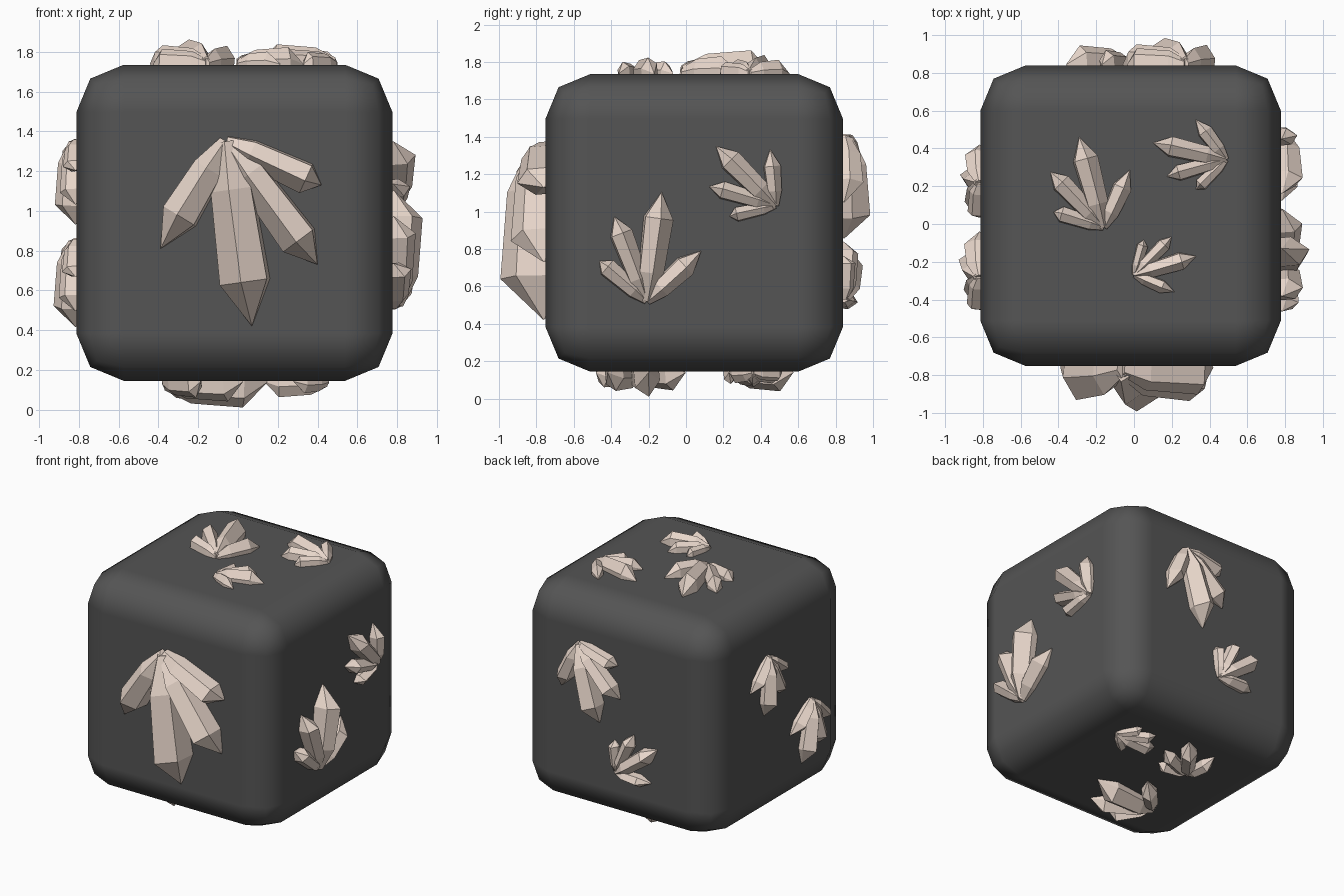
import bpy, bmesh, math
from mathutils import Vector, Matrix

if "Cube" in bpy.data.objects:
    bpy.data.objects.remove(bpy.data.objects["Cube"])


def material(name, rgb):
    m = bpy.data.materials.new(name)
    m.diffuse_color = (*rgb, 1)
    m.use_nodes = True
    m.node_tree.nodes["Principled BSDF"].inputs["Base Color"].default_value = m.diffuse_color
    return m


stone = material("dark_stone", (0.09, 0.09, 0.09))
quartz = material("pale_crystal", (0.80, 0.67, 0.59))

# Rounded stone block
C, H = Vector((-0.018, 0.044, 0.94)), 0.795
bpy.ops.mesh.primitive_cube_add(size=2 * H, location=C)
block = bpy.context.object
block.name = "stone_block"
block.data.materials.append(stone)
bev = block.modifiers.new("rounding", 'BEVEL')
bev.width, bev.segments, bev.harden_normals = 0.238, 2, True
bpy.ops.object.shade_smooth()

# Crystals of one cluster: tip (u, v), radius, shoulder position along the length
MAIN = Vector((-0.13, 0.93))
CRYSTALS = [
    (MAIN, 0.14, 0.76),
    (Vector((0.33, 0.54)), 0.105, 0.70),
    (Vector((-0.46, 0.62)), 0.108, 0.80),
    (Vector((-0.48, 0.22)), 0.088, 0.84),
]
DEPTH = 1.75   # crystals stand taller off the face than they are wide


def add_crystal(bm, tip, radius, shoulder):
    """Six-sided crystal from the origin: narrow root, swollen shaft, pointed tip."""
    side = Vector((tip.y, -tip.x)).normalized()
    rings = []
    for t, r in ((0.0, 0.35), (0.26, 0.85), (shoulder, 1.0)):
        ring = []
        for k in range(6):
            a = math.radians(80 + 60 * k)
            p = tip * t + side * (radius * r * math.cos(a))
            ring.append(bm.verts.new((p.x, p.y, radius * r * DEPTH * math.sin(a))))
        rings.append(ring)
    point = bm.verts.new((tip.x, tip.y, 0.01))
    bm.faces.new(rings[0])
    for k in range(6):
        j = (k + 1) % 6
        for a, b in zip(rings, rings[1:]):
            bm.faces.new((a[k], a[j], b[j], b[k]))
        bm.faces.new((rings[-1][k], rings[-1][j], point))


bm = bmesh.new()
for c in CRYSTALS:
    add_crystal(bm, *c)
bmesh.ops.recalc_face_normals(bm, faces=bm.faces)
cluster = bpy.data.meshes.new("crystal_cluster")
bm.to_mesh(cluster)
bm.free()
cluster.materials.append(quartz)

# Face axes (u, v) and clusters as root and main-tip positions on that face
X, Y, Z = Vector((1, 0, 0)), Vector((0, 1, 0)), Vector((0, 0, 1))
FACES = {
    "front": (X, Z, [((-0.06, 1.35), (0.07, 0.42))]),
    "right": (Y, Z, [((-0.21, 0.52), (-0.13, 1.105)),
                     ((0.48, 1.03), (0.16, 1.35))]),
    "back": (-X, Z, [((-0.27, 1.40), (-0.11, 0.855)),
                     ((0.03, 0.53), (0.36, 0.78))]),
    "left": (-Y, Z, [((-0.22, 1.35), (-0.26, 0.93)),
                     ((0.28, 0.85), (0.175, 0.415))]),
    "top": (X, Y, [((-0.16, -0.02), (-0.29, 0.46)),
                   ((0.49, 0.34), (0.10, 0.43)),
                   ((0.0, -0.27), (0.33, -0.17))]),
    "bottom": (X, -Y, [((-0.37, 0.25), (0.15, 0.20)),
                       ((0.45, -0.36), (0.13, -0.37)),
                       ((-0.25, -0.25), (0.0, -0.575))]),
}

for face, (u, v, spots) in FACES.items():
    n = u.cross(v)
    frame = Matrix((u, v, n)).transposed().to_4x4()
    plane = n.dot(C) + H
    for i, (root, tip) in enumerate(spots, 1):
        d = Vector(tip) - Vector(root)
        turn = math.atan2(d.y, d.x) - math.atan2(MAIN.y, MAIN.x)
        ob = bpy.data.objects.new(f"crystal_cluster_{face}_{i}", cluster)
        bpy.context.collection.objects.link(ob)
        ob.matrix_world = (frame @ Matrix.Translation((*root, plane))
                           @ Matrix.Rotation(turn, 4, 'Z')
                           @ Matrix.Scale(d.length / MAIN.length, 4))
